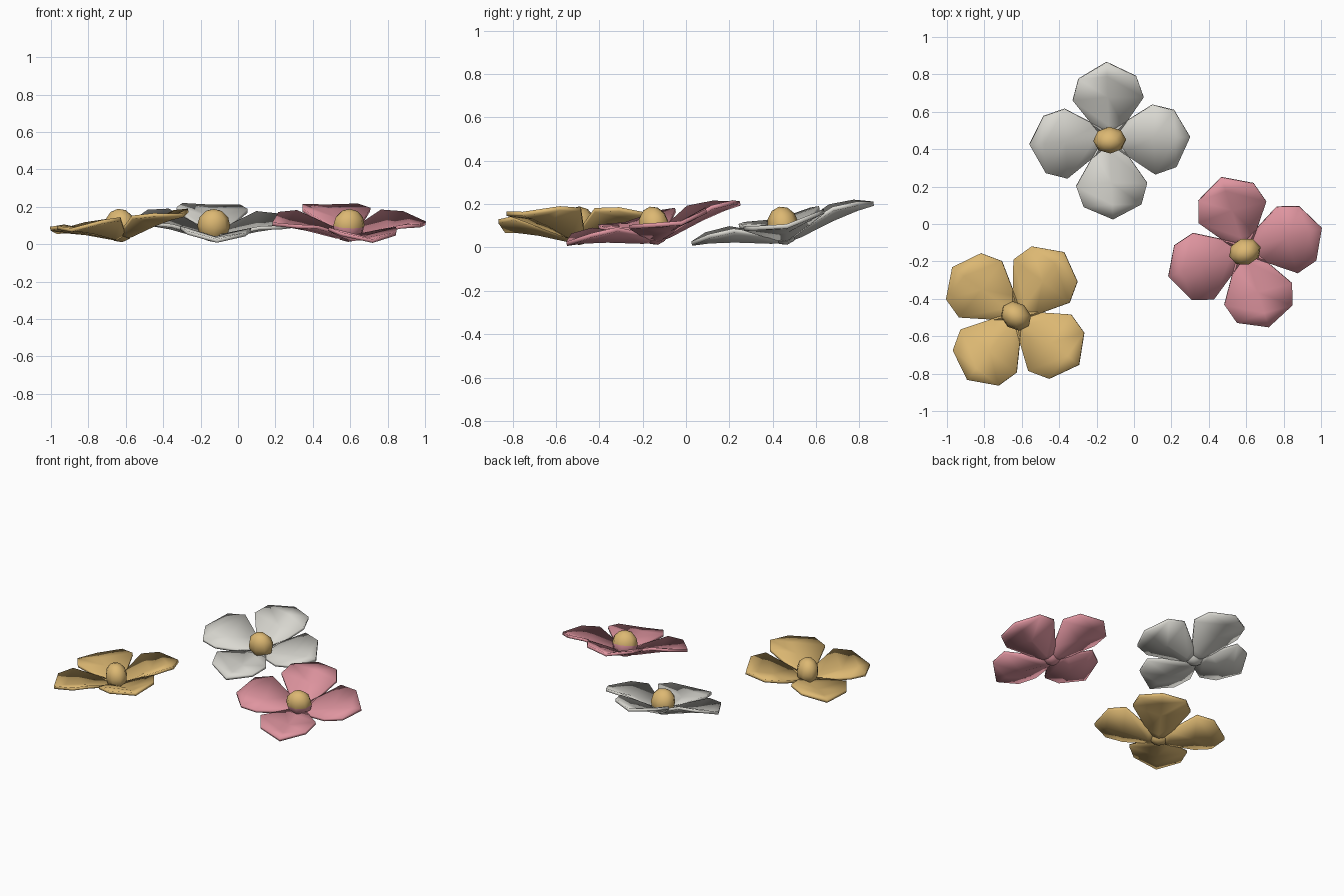
import bpy, bmesh, math
from mathutils import Matrix, Vector

if "Cube" in bpy.data.objects:
    bpy.data.objects.remove(bpy.data.objects["Cube"])


def material(name, rgb):
    m = bpy.data.materials.new(name)
    m.diffuse_color = (*rgb, 1)
    m.use_nodes = True
    m.node_tree.nodes["Principled BSDF"].inputs["Base Color"].default_value = m.diffuse_color
    return m


GOLD = material("gold", (0.72, 0.48, 0.17))
PINK = material("pink", (0.74, 0.30, 0.35))
WHITE = material("warm white", (0.70, 0.69, 0.64))

# petal rows: distance from centre, half width, midline height, raised edge
ROWS = [(0.0, 0.03, 0.040, 0.01), (0.07, 0.08, 0.050, 0.03),
        (0.235, 0.19, 0.092, 0.052), (0.35, 0.155, 0.113, 0.029)]
TIP = (0.43, 0, 0.120)
COLS = (-1, 0, 1)


def finish(bm, name, mats, matrix):
    me = bpy.data.meshes.new(name)
    bmesh.ops.recalc_face_normals(bm, faces=bm.faces)
    bm.transform(matrix)
    for f in bm.faces:
        f.smooth = True
    bm.to_mesh(me)
    bm.free()
    for m in mats:
        me.materials.append(m)
    ob = bpy.data.objects.new(name, me)
    bpy.context.collection.objects.link(ob)
    return ob


def petal(name, mat, matrix):
    # cupped sheet, thickened downwards
    bm = bmesh.new()
    grid = [[bm.verts.new((r, w * t, z + c * t * t)) for t in COLS]
            for r, w, z, c in ROWS]
    tip = bm.verts.new(TIP)
    top = []
    for a, b in zip(grid, grid[1:]):
        for i in range(len(COLS) - 1):
            top.append(bm.faces.new((a[i], b[i], b[i + 1], a[i + 1])))
    for i in range(len(COLS) - 1):
        top.append(bm.faces.new((grid[-1][i], tip, grid[-1][i + 1])))
    ext = bmesh.ops.extrude_face_region(bm, geom=top, use_keep_orig=True)
    low = [g for g in ext["geom"] if isinstance(g, bmesh.types.BMVert)]
    bmesh.ops.translate(bm, verts=low, vec=(0, 0, -0.02))
    finish(bm, name, [mat], matrix)


def centre_ball(name, mat, matrix, split):
    # gold ball whose underside takes the petal colour
    bm = bmesh.new()
    bmesh.ops.create_uvsphere(bm, u_segments=8, v_segments=6, radius=0.09)
    for f in bm.faces:
        f.material_index = 1 if f.calc_center_median().z < split else 0
    bm.transform(Matrix.Diagonal((0.98, 0.81, 1, 1)))
    finish(bm, name, [GOLD, mat], matrix)


def flower(name, mat, x, y, angle, tilt, uphill, split):
    # uphill is the compass direction in which the flower rises
    a = math.radians(uphill)
    axis = Vector((math.sin(a), -math.cos(a), 0))
    base = (Matrix.Translation((x, y, 0.10))
            @ Matrix.Rotation(math.radians(tilt), 4, axis)
            @ Matrix.Rotation(math.radians(angle), 4, 'Z'))
    for k in range(4):
        turn = Matrix.Rotation(k * math.pi / 2, 4, 'Z')
        petal(f"{name}_petal_{k + 1}", mat,
              base @ turn @ Matrix.Translation((0, 0, -0.10)))
    centre_ball(f"{name}_centre", mat, base, split)


flower("white_flower", WHITE, -0.13, 0.448, 2.5, 12.5, 100, -0.05)
flower("pink_flower", PINK, 0.593, -0.148, 17.5, 12.5, 106, 0.0)
flower("gold_flower", GOLD, -0.631, -0.492, -37.4, 7.5, 0, -0.05)
